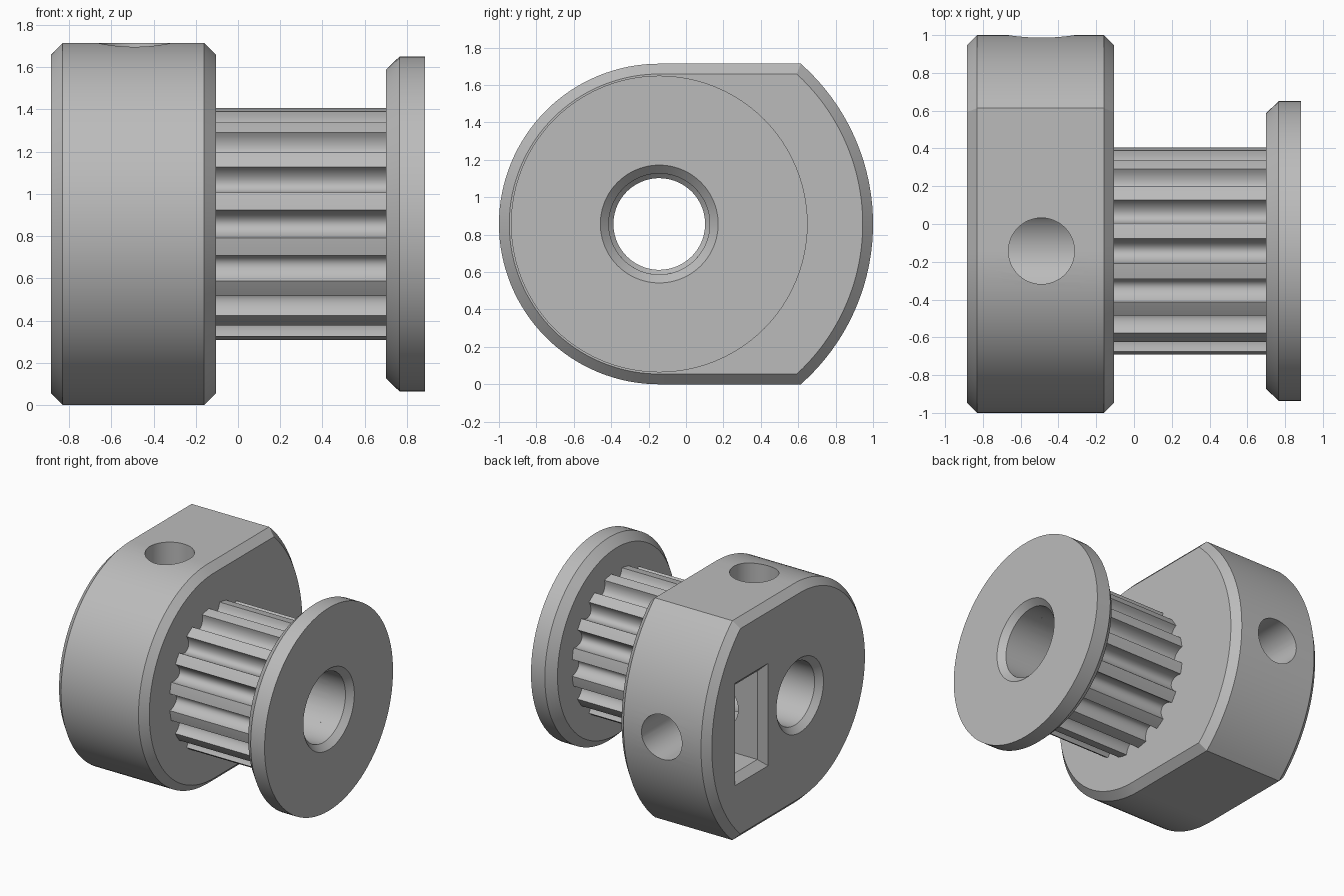
import bpy
import bmesh
from math import sin, cos, pi, asin, radians

if "Cube" in bpy.data.objects:
    bpy.data.objects.remove(bpy.data.objects["Cube"], do_unlink=True)

AXIS_Y, AXIS_Z = -0.143, 0.857      # shaft axis, running along x
HUB_L, HUB_R = -0.885, -0.105
FLANGE_L, FLANGE_R = 0.70, 0.885
CHAMFER = 0.055
BORE, HUB_BORE = 0.27, 0.245
SCREW_X, SCREW_R = -0.49, 0.175

grey = bpy.data.materials.new("plain grey")
grey.use_nodes = True
colour = (0.5, 0.5, 0.5, 1)
grey.diffuse_color = colour
grey.node_tree.nodes["Principled BSDF"].inputs["Base Color"].default_value = colour


def ring(x, polar):
    """Points around the shaft axis from (angle, radius) pairs."""
    return [(x, AXIS_Y + r * cos(t), AXIS_Z + r * sin(t)) for t, r in polar]


def round_off(polar, radius):
    return [(t, radius) for t, _ in polar]


def loft(name, rings, loop=True):
    """Skin successive rings; loop joins last to first, otherwise cap the ends."""
    bm = bmesh.new()
    loops = [[bm.verts.new(p) for p in points] for points in rings]
    pairs = list(zip(loops, loops[1:]))
    if loop:
        pairs.append((loops[-1], loops[0]))
    else:
        bm.faces.new(loops[0])
        bm.faces.new(loops[-1])
    for a, b in pairs:
        n = len(a)
        for i in range(n):
            j = (i + 1) % n
            bm.faces.new((a[i], a[j], b[j], b[i]))
    bmesh.ops.recalc_face_normals(bm, faces=bm.faces)
    mesh = bpy.data.meshes.new(name)
    bm.to_mesh(mesh)
    bm.free()
    obj = bpy.data.objects.new(name, mesh)
    bpy.context.collection.objects.link(obj)
    mesh.materials.append(grey)
    return obj


def activate(obj):
    bpy.ops.object.select_all(action='DESELECT')
    obj.select_set(True)
    bpy.context.view_layer.objects.active = obj


def cut(target, cutter):
    cutter.hide_render = True
    mod = target.modifiers.new("cut", 'BOOLEAN')
    mod.operation = 'DIFFERENCE'
    mod.solver = 'EXACT'
    mod.object = cutter
    activate(target)
    bpy.ops.object.modifier_apply(modifier=mod.name)
    bpy.data.objects.remove(cutter, do_unlink=True)


def hub_outline(inset):
    """Round front, flat top and bottom, larger arc at the back."""
    flat, back = 0.857 - inset, 1.143 - inset
    corner = asin(flat / back)
    spans = ((-corner, corner, 40, lambda t: back),
             (corner, pi / 2, 8, lambda t: flat / sin(t)),
             (pi / 2, 1.5 * pi, 64, lambda t: flat),
             (1.5 * pi, 2 * pi - corner, 8, lambda t: -flat / sin(t)))
    out = []
    for start, end, steps, radius in spans:
        for i in range(steps):
            t = start + (end - start) * i / steps
            out.append((t, radius(t)))
    return out


# Hub with chamfered rims and a stepped bore
full, small = hub_outline(0), hub_outline(CHAMFER)
hub = loft("hub", [
    ring(HUB_L, small), ring(HUB_L + CHAMFER, full),
    ring(HUB_R - CHAMFER, full), ring(HUB_R, small),
    ring(HUB_R, round_off(small, BORE)),
    ring(HUB_R - 0.025, round_off(full, HUB_BORE)),
    ring(HUB_L + 0.045, round_off(full, HUB_BORE)),
    ring(HUB_L, round_off(small, HUB_BORE + 0.045))])

# Set screw holes: one through the top, one through the back
for rotation, offset in (((0, 0, 0), (0, 0, 0.7)), ((pi / 2, 0, 0), (0, 0.7, 0))):
    bpy.ops.mesh.primitive_cylinder_add(
        vertices=48, radius=SCREW_R, depth=1.4, rotation=rotation,
        location=(SCREW_X, AXIS_Y + offset[1], AXIS_Z + offset[2]))
    drill = bpy.context.object
    drill.data.materials.append(grey)
    cut(hub, drill)


# Nut slot with a chamfered mouth
def slot_ring(x, grow):
    y, z = 0.15 + grow, 0.345 + grow
    return [(x, 0.455 + a * y, AXIS_Z + b * z)
            for a, b in ((-1, -1), (1, -1), (1, 1), (-1, 1))]


cut(hub, loft("slot_cutter", [
    slot_ring(HUB_L - 0.02, CHAMFER + 0.02),
    slot_ring(HUB_L + CHAMFER, 0), slot_ring(-0.18, 0)], loop=False))

# Toothed barrel with rounded grooves
TEETH, TIP, DEPTH, HALF = 16, 0.552, 0.085, 0.119
teeth = []
for k in range(TEETH):
    middle = 2 * pi * k / TEETH
    for i in range(13):
        a = pi * (i / 12 - 0.5)
        teeth.append((middle + HALF * sin(a), TIP - DEPTH * cos(a)))
    teeth.append((middle + pi / TEETH, TIP))
bore = round_off(teeth, BORE)
barrel = loft("toothed_barrel", [
    ring(HUB_R, teeth), ring(FLANGE_L, teeth),
    ring(FLANGE_L, bore), ring(HUB_R, bore)])

# End flange, bevelled toward the teeth
circle = [(2 * pi * i / 96, 1) for i in range(96)]
flange = loft("end_flange", [ring(x, round_off(circle, r)) for x, r in (
    (FLANGE_L, 0.73), (FLANGE_L + 0.065, 0.793), (FLANGE_R, 0.793),
    (FLANGE_R, BORE + 0.045), (FLANGE_R - 0.045, BORE), (FLANGE_L, BORE))])

for part in (hub, barrel, flange):
    activate(part)
    bpy.ops.object.shade_smooth_by_angle(angle=radians(30))
